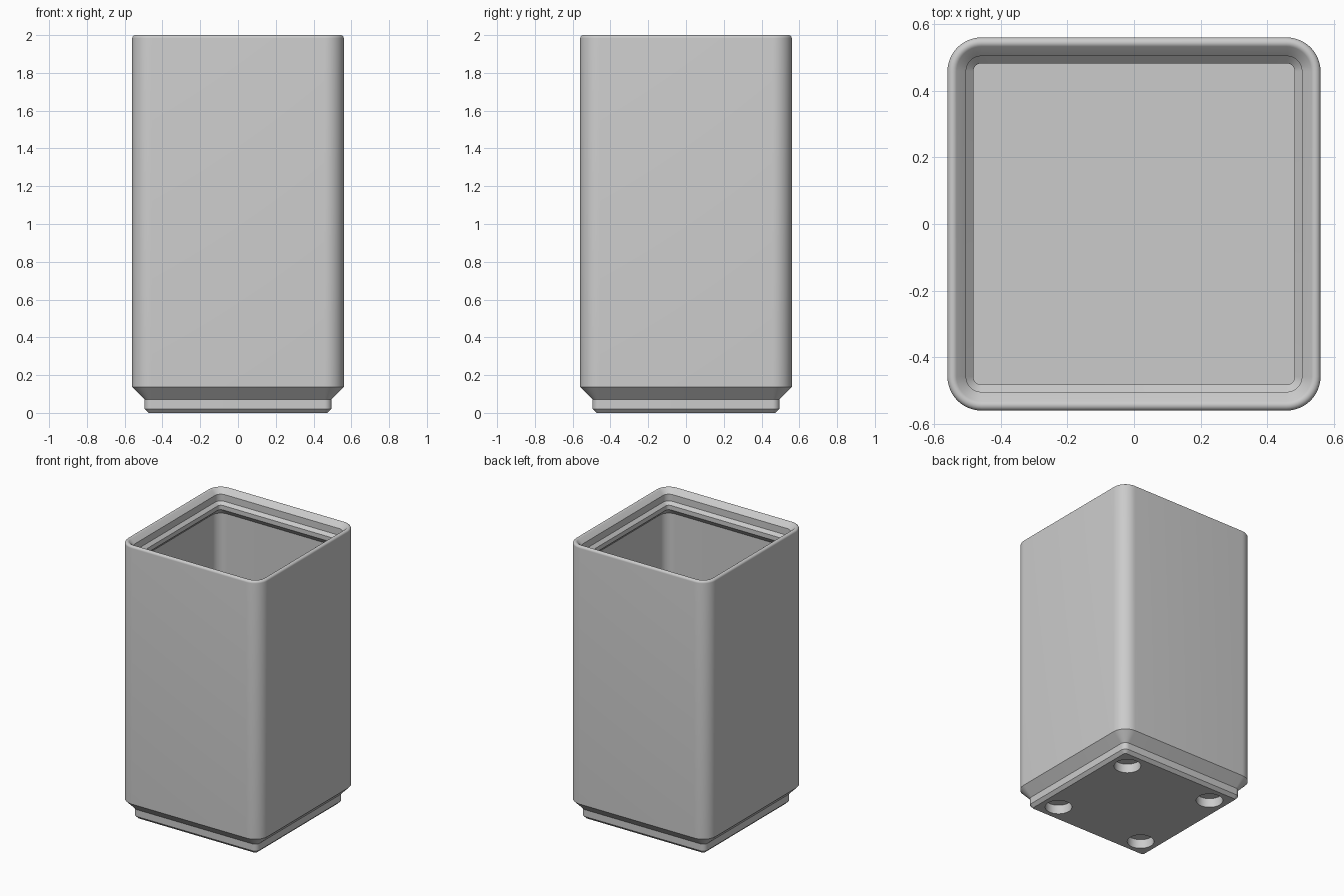
import bpy
import bmesh
from math import sin, cos, pi, radians

if "Cube" in bpy.data.objects:
    bpy.data.objects.remove(bpy.data.objects["Cube"])

CORNER = 0.458       # centre of every rounded corner
SEGMENTS = 12        # facets per rounded corner
HOLE_OFFSET = 0.352  # foot hole distance from the middle


def rounded_square(bm, half, z):
    """Ring of vertices for a square with rounded corners."""
    radius = half - CORNER
    ring = []
    for quarter in range(4):
        mid = pi / 4 + quarter * pi / 2
        cx = CORNER if cos(mid) > 0 else -CORNER
        cy = CORNER if sin(mid) > 0 else -CORNER
        for i in range(SEGMENTS + 1):
            a = (quarter + i / SEGMENTS) * pi / 2
            ring.append(bm.verts.new((cx + radius * cos(a), cy + radius * sin(a), z)))
    return ring


def finish(obj):
    bpy.ops.object.select_all(action='DESELECT')
    obj.select_set(True)
    bpy.context.view_layer.objects.active = obj
    bpy.ops.object.shade_smooth_by_angle(angle=radians(30))


# Grey plastic
grey = bpy.data.materials.new("light_grey_plastic")
grey.use_nodes = True
colour = (0.6, 0.6, 0.6, 1)
grey.diffuse_color = colour
grey.node_tree.nodes["Principled BSDF"].inputs["Base Color"].default_value = colour

# Wall section: stepped foot, outer wall, rounded rim, stacking lip, inner wall
rim = 0.016
foot = [(0.474, 0), (0.495, 0.0215), (0.495, 0.071), (0.56, 0.137)]
rim_arc = [(0.56 - rim + rim * cos(a), 2 - rim + rim * sin(a))
           for a in [radians(135) * i / 8 for i in range(9)]]
lip = [(0.504, 1.966), (0.504, 1.917), (0.4825, 1.896), (0.4825, 1.864), (0.53, 1.817)]
inside = [(0.53, 0.19)]
section = foot + rim_arc + lip + inside

# Box body: sweep the section around the rounded square
bm = bmesh.new()
rings = [rounded_square(bm, half, z) for half, z in section]
for low, high in zip(rings, rings[1:]):
    for i in range(len(low)):
        j = (i + 1) % len(low)
        bm.faces.new((low[i], low[j], high[j], high[i]))
bm.faces.new(rings[0][::-1])   # underside
bm.faces.new(rings[-1])        # inner floor
bmesh.ops.recalc_face_normals(bm, faces=bm.faces)
mesh = bpy.data.meshes.new("storage_box")
bm.to_mesh(mesh)
bm.free()
box = bpy.data.objects.new("storage_box", mesh)
bpy.context.collection.objects.link(box)
mesh.materials.append(grey)

# Four round holes in the underside
for sx in (-1, 1):
    for sy in (-1, 1):
        bpy.ops.mesh.primitive_cylinder_add(
            vertices=48, radius=0.088, depth=0.13,
            location=(sx * HOLE_OFFSET, sy * HOLE_OFFSET, 0))
        cutter = bpy.context.object
        cutter.name = "hole_cutter"
        cutter.hide_render = True
        cutter.data.materials.append(grey)
        cut = box.modifiers.new("foot_hole", 'BOOLEAN')
        cut.operation = 'DIFFERENCE'
        cut.solver = 'EXACT'
        cut.object = cutter
        bpy.context.view_layer.objects.active = box
        bpy.ops.object.modifier_apply(modifier=cut.name)
        bpy.data.objects.remove(cutter)

finish(box)
